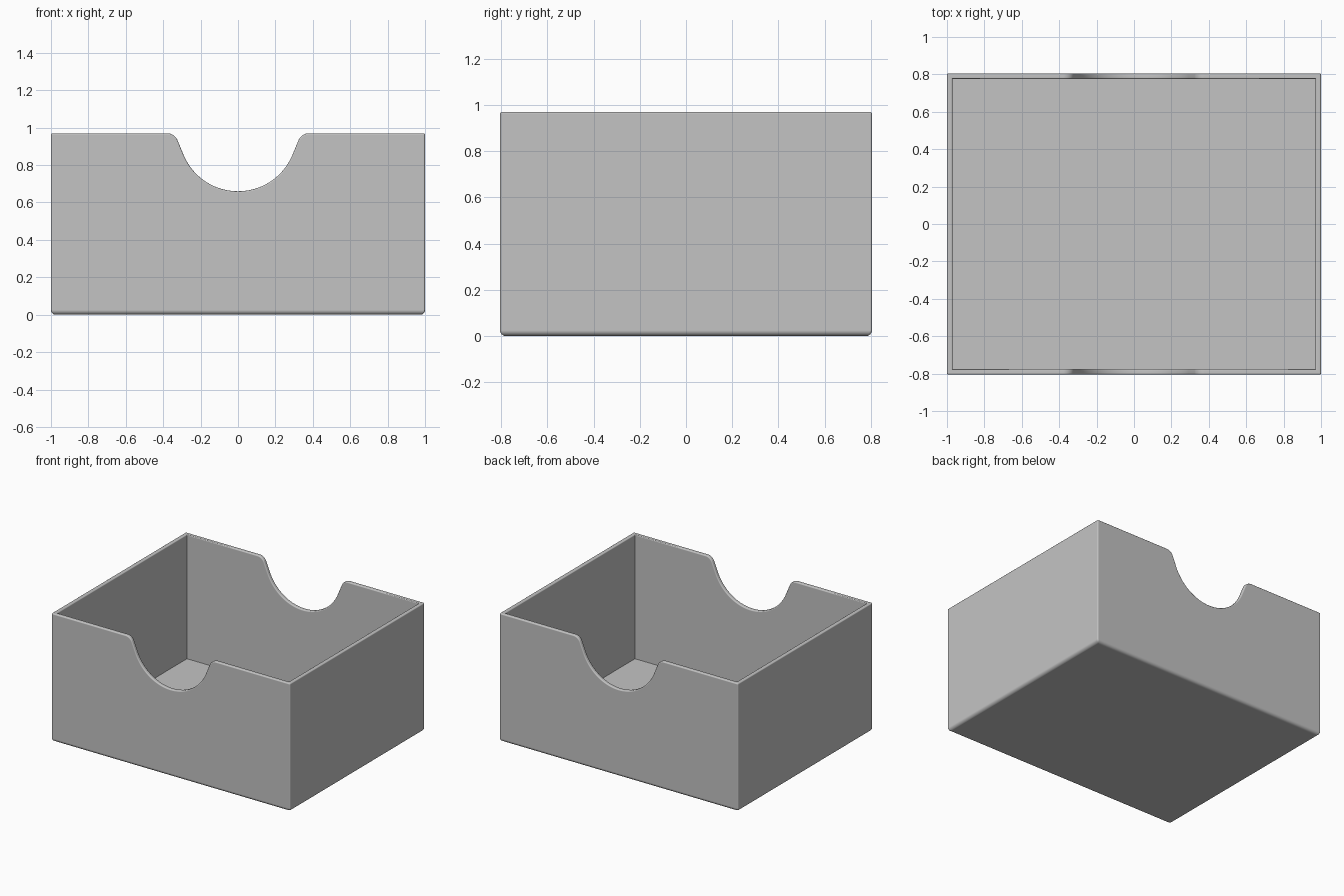
import bpy
import bmesh
from math import sin, cos, radians

cube = bpy.data.objects.get("Cube")
if cube:
    bpy.data.objects.remove(cube, do_unlink=True)

HALF_X, HALF_Y, HEIGHT = 1.0, 0.805, 0.97
WALL, FLOOR = 0.03, 0.03
BOTTOM_ROUND, RIM_ROUND = 0.025, 0.008


def notch_profile():
    """Left-to-right thumb notch: rounded shoulders and a circular dip."""
    radius, centre_z, sweep = 0.315, 0.975, 67
    fillet, fillet_x = 0.06, 0.379
    half = []
    for i in range(25):
        t = radians(sweep * i / 24)
        half.append((radius * sin(t), centre_z - radius * cos(t)))
    for i in range(9):
        t = radians(sweep * (1 - i / 8))
        half.append((fillet_x - fillet * sin(t), HEIGHT - fillet + fillet * cos(t)))
    return [(-x, z) for x, z in reversed(half[1:])] + half


NOTCH = notch_profile()


def shell(bm, hx, hy, base, inward):
    """Four walls and a bottom; returns the closed loop of rim vertices."""
    def add(x, y, z):
        return bm.verts.new((x, y, z))

    def wall_top(side):
        points = [(-hx, HEIGHT)] + NOTCH + [(hx, HEIGHT)]
        return [add(-side * x, side * hy, z) for x, z in points]

    front, back = wall_top(-1), wall_top(1)
    feet = [add(-hx, -hy, base), add(hx, -hy, base), add(hx, hy, base), add(-hx, hy, base)]
    faces = [
        [feet[0], feet[1]] + front[::-1],
        [feet[1], feet[2], back[0], front[-1]],
        [feet[2], feet[3]] + back[::-1],
        [feet[3], feet[0], front[0], back[-1]],
        feet[::-1],
    ]
    for face in faces:
        bm.faces.new(face[::-1] if inward else face)
    return front + back


# Box body: outer and inner shells joined along the rim
bm = bmesh.new()
outer = shell(bm, HALF_X, HALF_Y, 0, False)
inner = shell(bm, HALF_X - WALL, HALF_Y - WALL, FLOOR, True)
count = len(outer)
for i in range(count):
    j = (i + 1) % count
    bm.faces.new((outer[i], outer[j], inner[j], inner[i]))

# Edge rounding: wide at the foot, fine on the rim and outer corners
weight = bm.edges.layers.float.new("bevel_weight_edge")
fine = RIM_ROUND / BOTTOM_ROUND
rim_loops = [set(outer), set(inner)]
for edge in bm.edges:
    a, b = edge.verts
    upright = a.co.xy == b.co.xy and abs(a.co.x) == HALF_X
    if a.co.z == 0 and b.co.z == 0:
        edge[weight] = 1
    elif upright or any(a in loop and b in loop for loop in rim_loops):
        edge[weight] = fine

mesh = bpy.data.meshes.new("open_box")
bm.to_mesh(mesh)
bm.free()
box = bpy.data.objects.new("open_box", mesh)
bpy.context.collection.objects.link(box)

# Plain grey surface
grey = bpy.data.materials.new("plain_grey")
grey.use_nodes = True
colour = (0.55, 0.55, 0.55, 1)
grey.diffuse_color = colour
grey.node_tree.nodes["Principled BSDF"].inputs["Base Color"].default_value = colour
mesh.materials.append(grey)

bevel = box.modifiers.new("rounded_edges", "BEVEL")
bevel.limit_method = "WEIGHT"
bevel.width = BOTTOM_ROUND
bevel.segments = 4
bevel.use_clamp_overlap = False

# Bake the rounding, then smooth it while keeping the large faces flat
bpy.ops.object.select_all(action="DESELECT")
box.select_set(True)
bpy.context.view_layer.objects.active = box
bpy.ops.object.convert(target="MESH")
bpy.ops.object.shade_smooth_by_angle(angle=radians(35))
normals = box.modifiers.new("flat_panels", "WEIGHTED_NORMAL")
normals.keep_sharp = True
